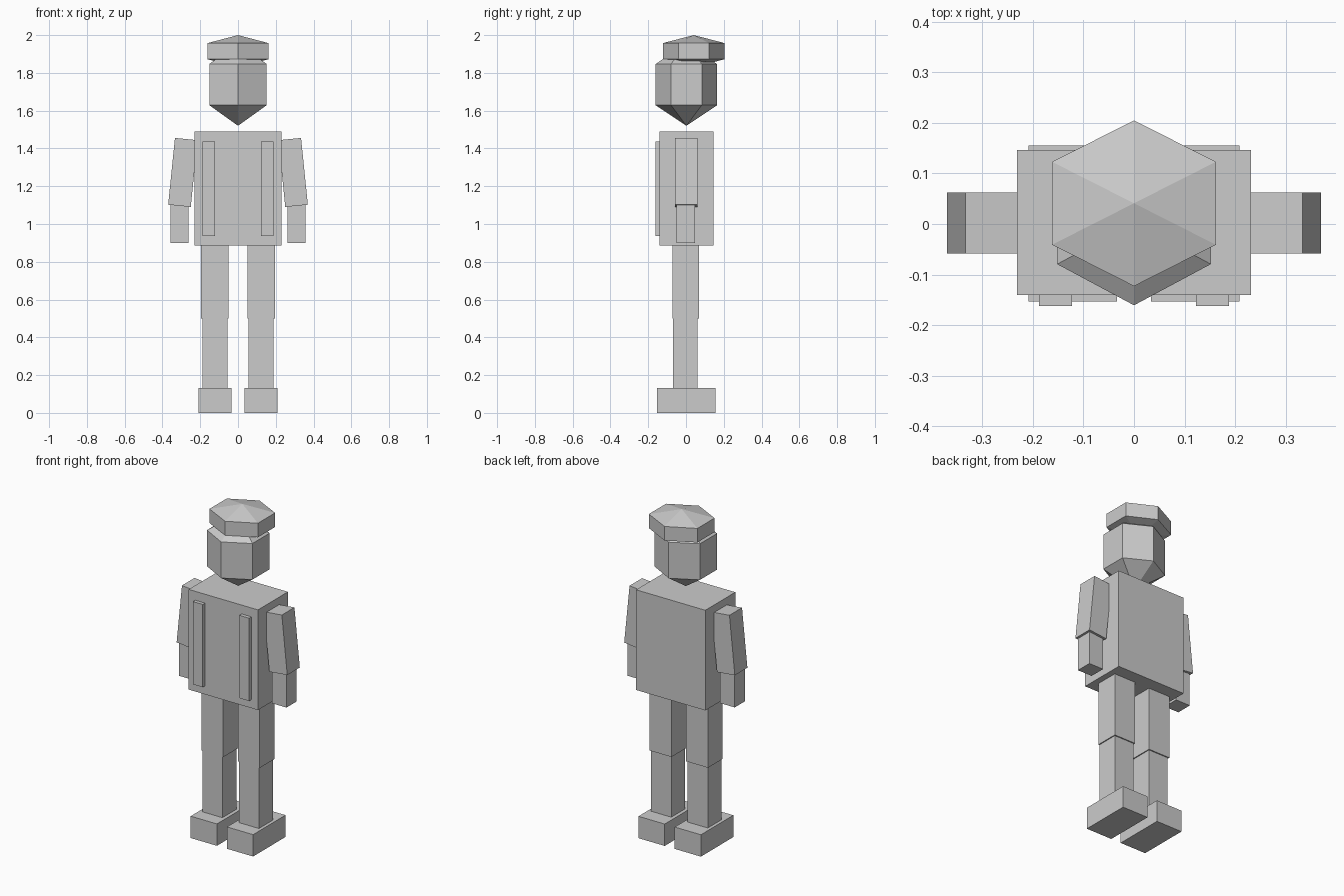
import bpy
from math import radians
from mathutils import Matrix

default_cube = bpy.data.objects.get("Cube")
if default_cube:
    bpy.data.objects.remove(default_cube, do_unlink=True)

GREY = (0.6, 0.6, 0.6, 1.0)
grey = bpy.data.materials.new("plain_grey")
grey.use_nodes = True
grey.diffuse_color = GREY
grey.node_tree.nodes["Principled BSDF"].inputs["Base Color"].default_value = GREY


def finish(name):
    obj = bpy.context.object
    obj.name = obj.data.name = name
    obj.data.materials.append(grey)
    return obj


def box(name, center, size, tilt=0.0):
    """Box with its size baked in, tilted about the y axis."""
    bpy.ops.mesh.primitive_cube_add(size=1, location=center)
    obj = finish(name)
    obj.data.transform(Matrix.Diagonal((*size, 1)))
    obj.rotation_euler.y = tilt
    return obj


def pair(name, center, size, tilt=0.0):
    """Matching boxes on the left (+x) and right (-x) sides."""
    x, y, z = center
    for side, s in (("left", 1), ("right", -1)):
        box(f"{side}_{name}", (s * x, y, z), size, s * tilt)


def faceted_ball(name, center, radii):
    """Six-sided ball: a straight band between two pointed caps."""
    bpy.ops.mesh.primitive_uv_sphere_add(segments=6, ring_count=3, radius=1, location=center)
    obj = finish(name)
    # normalise the band so the radii give its real width
    band = max(v.co.x for v in obj.data.vertices)
    rx, ry, rz = radii
    obj.data.transform(Matrix.Diagonal((rx / band, ry / band, rz, 1)))
    return obj


# Head and cap
faceted_ball("head", (0, 0.002, 1.738), (0.152, 0.141, 0.218))
faceted_ball("cap", (0, 0.041, 1.915), (0.162, 0.142, 0.085))

# Torso with two raised straps on the front
box("torso", (0, 0.003, 1.188), (0.463, 0.286, 0.605))
pair("strap", (0.155, -0.146, 1.187), (0.065, 0.032, 0.5))

# Arms
pair("upper_arm", (0.292, 0.002, 1.273), (0.12, 0.12, 0.355), radians(-5.8))
pair("forearm", (0.31, -0.001, 1.0), (0.097, 0.097, 0.2))

# Legs and feet
pair("thigh", (0.122, -0.001, 0.695), (0.146, 0.14, 0.39))
pair("shin", (0.122, -0.004, 0.315), (0.134, 0.132, 0.375))
pair("foot", (0.121, 0.001, 0.066), (0.175, 0.309, 0.132))
